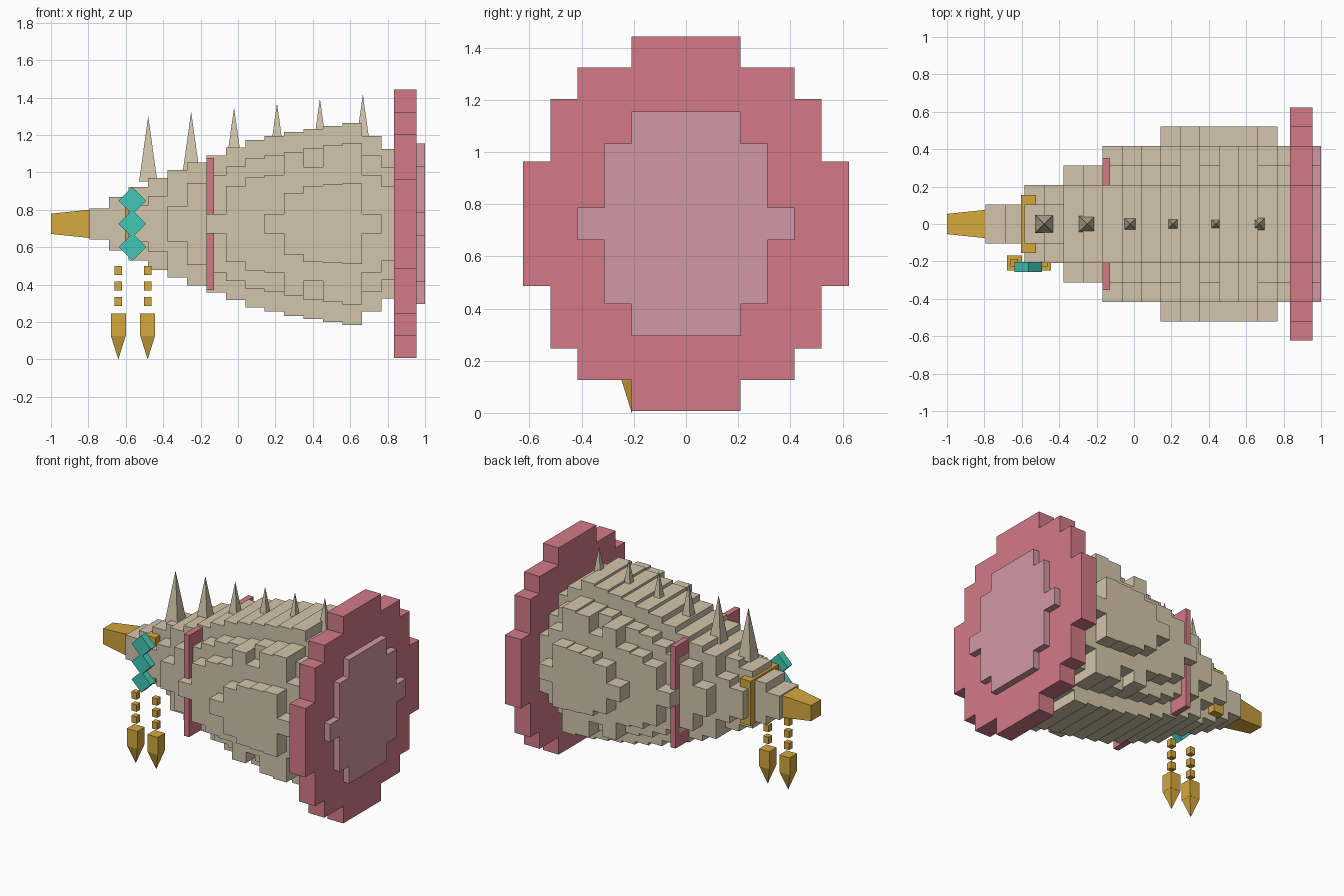
import bpy, bmesh, math
from mathutils import Matrix, Vector

cube = bpy.data.objects.get("Cube")
if cube:
    bpy.data.objects.remove(cube, do_unlink=True)

CELL = 0.104      # block size of the stepped shell
MID = 0.725       # height of the shell axis


def material(name, rgb):
    m = bpy.data.materials.new(name)
    m.use_nodes = True
    lin = [((c / 255 + 0.055) / 1.055) ** 2.4 for c in rgb] + [1.0]
    m.diffuse_color = lin
    m.node_tree.nodes["Principled BSDF"].inputs["Base Color"].default_value = lin
    return m


SHELL = material("sand shell", (210, 197, 171))
ROSE = material("rose lip", (211, 122, 135))
BLUSH = material("pale blush", (210, 153, 165))
GOLD = material("gold", (212, 168, 62))
TEAL = material("turquoise", (64, 200, 184))


def add_object(name, bm, mat):
    bmesh.ops.recalc_face_normals(bm, faces=bm.faces)
    mesh = bpy.data.meshes.new(name)
    bm.to_mesh(mesh)
    bm.free()
    mesh.materials.append(mat)
    obj = bpy.data.objects.new(name, mesh)
    bpy.context.collection.objects.link(obj)
    return obj


def add_box(bm, centre, size, turn=0.0):
    mat = (Matrix.Translation(centre) @ Matrix.Rotation(turn, 4, 'Y')
           @ Matrix.Diagonal((*size, 1)))
    bmesh.ops.create_cube(bm, size=1, matrix=mat)


def add_pyramid(bm, centre, half_low, half_high, height, axis='Z'):
    """Square cone with axis-aligned sides, centred on its height."""
    mat = Matrix.Translation(centre)
    if axis == 'X':
        mat = mat @ Matrix.Rotation(math.pi / 2, 4, 'Y')
    mat = mat @ Matrix.Rotation(math.pi / 4, 4, 'Z')
    k = math.sqrt(2)
    bmesh.ops.create_cone(bm, cap_ends=True, segments=4, radius1=half_low * k,
                          radius2=half_high * k, depth=height, matrix=mat)


def add_stepped_disc(bm, x0, x1, r_cells, half_z):
    """Disc across x whose rim is rounded to whole blocks row by row."""
    n = round(2 * r_cells)
    side = []
    for i in range(n):
        c = (2 * i + 1 - n) / n * r_cells
        w = max(1, round(math.sqrt(r_cells ** 2 - c ** 2))) * CELL
        z0, z1 = [(2 * k / n - 1) * half_z for k in (i, i + 1)]
        if side and abs(side[-1][0] - w) < 1e-6:
            side[-1] = (w, z1)
        else:
            side += [(w, z0), (w, z1)]
    outline = side + [(-y, z) for y, z in reversed(side)]
    face = bm.faces.new([bm.verts.new((x0, y, MID + z)) for y, z in outline])
    out = bmesh.ops.extrude_face_region(bm, geom=[face])
    moved = [v for v in out["geom"] if isinstance(v, bmesh.types.BMVert)]
    bmesh.ops.translate(bm, verts=moved, vec=Vector((x1 - x0, 0, 0)))


# Shell body: one stepped slice after another, swelling toward the lip
radii = [.083, .143, .197, .246, .287, .329, .366, .407,
         .448, .47, .492, .508, .524, .54, .47, .40]
bm = bmesh.new()
for i, r in enumerate(radii):
    x = -0.793 + i * CELL
    add_stepped_disc(bm, x, x + CELL, r / CELL, r)
add_object("shell_body", bm, SHELL)

# Flared lip and the paler opening
bm = bmesh.new()
add_stepped_disc(bm, 0.833, 0.955, 6, 0.718)
add_object("shell_lip", bm, ROSE)
bm = bmesh.new()
add_stepped_disc(bm, 0.93, 1.0, 3.59, 0.43)
add_object("shell_opening", bm, BLUSH)

# Square band poking out of the stepped corners
bm = bmesh.new()
add_box(bm, (-0.148, 0, MID), (0.04, 0.708, 0.706))
add_object("shell_band", bm, ROSE)

# Ridge spikes
for i in range(6):
    bm = bmesh.new()
    apex = 1.30 + i * 0.0235
    add_pyramid(bm, (-0.48 + i * 0.2295, 0, apex - 0.175), 0.049, 0, 0.35)
    add_object(f"spike_{i + 1}", bm, SHELL)

# Gold mouthpiece and collar
bm = bmesh.new()
add_pyramid(bm, (-0.895, 0, MID), 0.054, 0.076, 0.21, 'X')
add_object("mouthpiece", bm, GOLD)
bm = bmesh.new()
add_box(bm, (-0.565, 0, MID), (0.08, 0.31, 0.31))
add_object("collar", bm, GOLD)

# Turquoise diamonds on the front
for i, dz in enumerate((-0.124, 0, 0.124)):
    bm = bmesh.new()
    add_box(bm, (-0.565, -0.23, MID + dz), (0.104, 0.052, 0.104), math.pi / 4)
    add_object(f"gem_{i + 1}", bm, TEAL)

# Hanging chains with pointed pendants
for name, x in (("right", -0.64), ("left", -0.483)):
    y = -0.208
    bm = bmesh.new()
    for z in (0.476, 0.392, 0.309):
        add_box(bm, (x, y, z), (0.04, 0.04, 0.048))
    add_object(f"chain_{name}", bm, GOLD)
    bm = bmesh.new()
    add_box(bm, (x, y, 0.185), (0.08, 0.08, 0.12))
    add_pyramid(bm, (x, y, 0.0625), 0, 0.039, 0.125)
    add_object(f"pendant_{name}", bm, GOLD)
